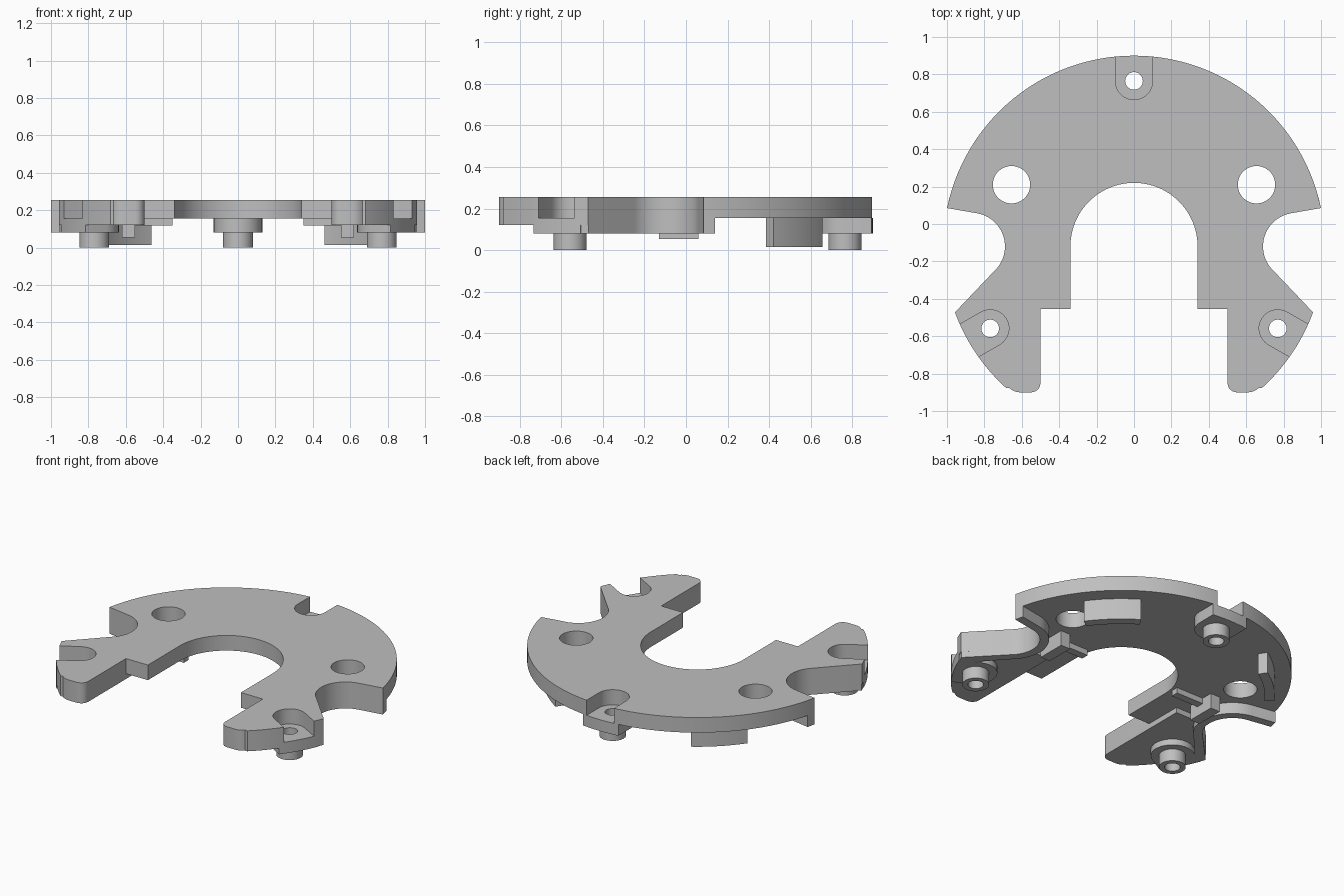
import bpy, bmesh
from math import sin, cos, radians, asin, degrees
from mathutils import Matrix, Vector

if "Cube" in bpy.data.objects:
    bpy.data.objects.remove(bpy.data.objects["Cube"])

CY, R = -0.12, 1.02              # centre and radius of the outer rim
TOP, UNDER = 0.255, 0.155        # faces of the main plate
BOSS_R = 0.885                   # distance of the screw bosses from the centre

grey = bpy.data.materials.new("plain_grey")
grey.use_nodes = True
grey.diffuse_color = (0.52, 0.52, 0.52, 1)
grey.node_tree.nodes["Principled BSDF"].inputs["Base Color"].default_value = grey.diffuse_color


def arc(cx, cy, r, a0, a1, n=16):
    angles = [radians(a0 + (a1 - a0) * i / n) for i in range(n + 1)]
    return [(cx + r * cos(a), cy + r * sin(a)) for a in angles]


def flip(points):
    return [(-x, y) for x, y in reversed(points)]


def prism(name, points, z0, z1):
    bm = bmesh.new()
    face = bm.faces.new([bm.verts.new((x, y, z0)) for x, y in points])
    top = bmesh.ops.extrude_face_region(bm, geom=[face])["geom"]
    verts = [v for v in top if isinstance(v, bmesh.types.BMVert)]
    bmesh.ops.translate(bm, vec=(0, 0, z1 - z0), verts=verts)
    bmesh.ops.recalc_face_normals(bm, faces=bm.faces)
    mesh = bpy.data.meshes.new(name)
    bm.to_mesh(mesh)
    bm.free()
    mesh.materials.append(grey)
    obj = bpy.data.objects.new(name, mesh)
    bpy.context.collection.objects.link(obj)
    return obj


def disc(name, x, y, r, z0, z1):
    return prism(name, arc(x, y, r, 0, 352.5, 47), z0, z1)


def cut(obj, cutters):
    for cutter in cutters:
        mod = obj.modifiers.new("cut", "BOOLEAN")
        mod.operation, mod.solver, mod.object = "DIFFERENCE", "EXACT", cutter
    graph = bpy.context.evaluated_depsgraph_get()
    mesh = bpy.data.meshes.new_from_object(obj.evaluated_get(graph))
    obj.modifiers.clear()
    obj.data = mesh


def tongue(half, outer, angle):
    """U shape around a boss, open to the rim, turned to its angle."""
    spread = degrees(asin(half / outer))
    pts = arc(0, 0, outer, -spread, spread, 6) + arc(BOSS_R, 0, half, 90, 270)
    turn = Matrix.Rotation(radians(angle), 3, "Z")
    return [(v.x, v.y + CY) for v in (turn @ Vector((x, y, 0)) for x, y in pts)]


# Outline of the right half, from the inner opening round to the back
leg_tip = [(0.5, -0.455)] + arc(0.55, -0.85, 0.05, 180, 270, 6) + arc(0.61, -0.82, 0.08, 270, 315, 4)
leg_rim = arc(0, CY, R, -48, -20.2, 14)
notch = arc(0.87, CY, 0.18, 228, 100, 24)
back_rim = arc(0, CY, R, 11.6, 90, 48)
half = [(0.34, CY), (0.34, -0.455)] + leg_tip + leg_rim + notch + back_rim
inner = arc(0, CY, 0.34, 180, 0, 48)
plate = prism("main_plate", half + flip(half)[1:-1] + inner[:-1], UNDER, TOP)
parts = [plate]

# Cutters for pockets, screw holes and the two large holes
angles = (90, -29.7, 209.7)
centres = [(BOSS_R * cos(radians(a)), CY + BOSS_R * sin(radians(a))) for a in angles]
pockets = [prism("pocket_cutter", tongue(0.1, 1.2, a), 0.1, 0.4) for a in angles]
bores = [disc("bore_cutter", x, y, 0.047, -0.1, 0.4) for x, y in centres]
holes = [disc("hole_cutter", s * 0.655, 0.21, 0.1, 0.1, 0.4) for s in (1, -1)]
cut(plate, pockets + holes)

# Screw bosses: pocket floor and tube below it
for a, (x, y), bore, place in zip(angles, centres, bores, ("back", "left", "right")):
    floor = prism(place + "_boss", tongue(0.13, R, a), 0.08, UNDER)
    tube = disc(place + "_boss_tube", x, y, 0.08, 0, 0.08)
    for part in (floor, tube):
        cut(part, [bore])
        parts.append(part)

# Paired details below the plate
leg = [(0.5, -0.2)] + leg_tip[1:] + leg_rim + [p for p in notch if p[1] < -0.2]
wall = [(0.955, -0.47)] + notch + [back_rim[0], (0.987, 0.14)]
wall += arc(0.87, CY, 0.235, 100, 228, 24) + [(0.928, -0.535)]
key = arc(0, CY, 0.92, 36, 57.5, 12) + arc(0, CY, 0.86, 57.5, 36, 12)
stop = [(0.55, -0.13), (0.62, -0.13), (0.62, 0.06), (0.55, 0.06)]
rib = [(0.35, -0.065), (0.56, -0.065), (0.56, -0.015), (0.35, -0.015)]
details = (("leg_pad", leg, 0.12), ("notch_wall", wall, 0.08), ("curved_key", key, 0.015),
           ("stop_block", stop, 0.055), ("cross_rib", rib, 0.118))
for name, shape, low in details:
    for side, pts, bore in (("left", shape, bores[1]), ("right", flip(shape), bores[2])):
        part = prism(side + "_" + name, pts, low, UNDER)
        if name == "leg_pad":
            cut(part, [bore])
        parts.append(part)

for cutter in pockets + bores + holes:
    bpy.data.objects.remove(cutter)

# Smooth the round walls, keep the edges sharp
bpy.ops.object.select_all(action="DESELECT")
for part in parts:
    part.select_set(True)
bpy.context.view_layer.objects.active = plate
bpy.ops.object.shade_smooth_by_angle(angle=radians(25))
